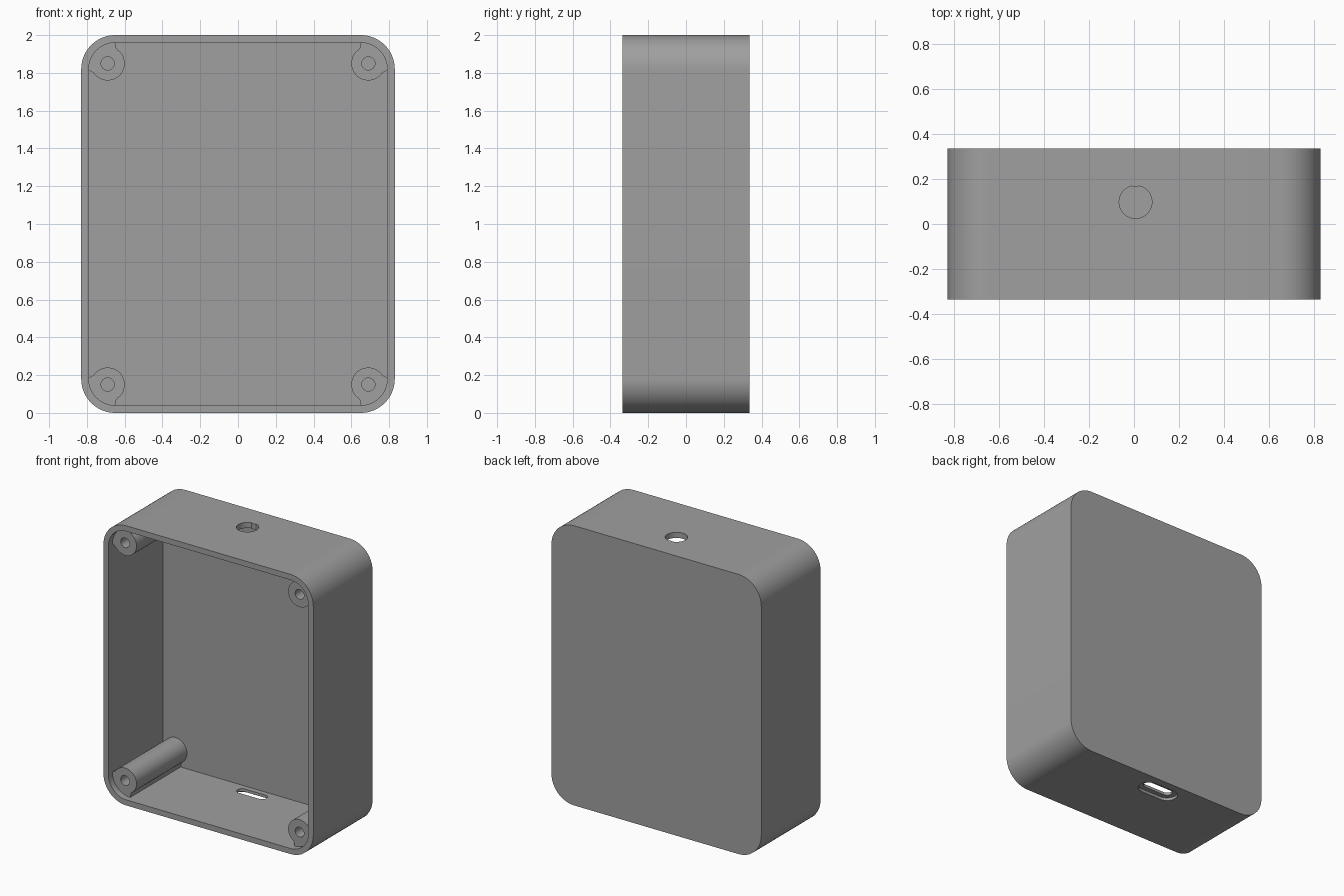
import bpy, bmesh, math
from math import cos, sin, radians

if "Cube" in bpy.data.objects:
    bpy.data.objects.remove(bpy.data.objects["Cube"])

W, H, D = 0.83, 2.0, 0.335        # half width, height, half depth
WALL, R = 0.04, 0.18              # wall thickness, outer corner radius
BACK = 0.28                       # inner face of the back wall
LEDGE = -0.29                     # front ends of the screw posts

grey = bpy.data.materials.new("grey plastic")
grey.diffuse_color = (0.35, 0.35, 0.35, 1)
grey.use_nodes = True
grey.node_tree.nodes["Principled BSDF"].inputs["Base Color"].default_value = grey.diffuse_color


def arc(cx, cy, r, a0, a1, n):
    return [(cx + r * cos(radians(a0 + (a1 - a0) * i / n)),
             cy + r * sin(radians(a0 + (a1 - a0) * i / n))) for i in range(n + 1)]


def circle(cx, cy, r, n=48):
    return arc(cx, cy, r, 0, 360, n)[:-1]


def round_rect(x0, x1, y0, y1, r, n=16):
    return (arc(x1 - r, y1 - r, r, 0, 90, n) + arc(x0 + r, y1 - r, r, 90, 180, n)
            + arc(x0 + r, y0 + r, r, 180, 270, n) + arc(x1 - r, y0 + r, r, 270, 360, n))


def slot(cx, cy, half, r, n=16):
    return arc(cx + half, cy, r, -90, 90, n) + arc(cx - half, cy, r, 90, 270, n)


def prism(name, pts, lo, hi, axis):
    """Extrude a closed profile along y (profile in x, z) or z (profile in x, y)."""
    bm = bmesh.new()
    place = (lambda p, t: (p[0], t, p[1])) if axis == 'Y' else (lambda p, t: (p[0], p[1], t))
    a = [bm.verts.new(place(p, lo)) for p in pts]
    b = [bm.verts.new(place(p, hi)) for p in pts]
    bm.faces.new(a)
    bm.faces.new(b)
    for i in range(len(pts)):
        j = (i + 1) % len(pts)
        bm.faces.new((a[i], a[j], b[j], b[i]))
    bmesh.ops.recalc_face_normals(bm, faces=bm.faces)
    mesh = bpy.data.meshes.new(name)
    bm.to_mesh(mesh)
    bm.free()
    mesh.materials.append(grey)
    ob = bpy.data.objects.new(name, mesh)
    bpy.context.collection.objects.link(ob)
    return ob


def combine(target, tool, operation):
    """Apply a boolean and discard the tool."""
    tool.hide_render = True
    bpy.context.view_layer.objects.active = target
    mod = target.modifiers.new(tool.name, 'BOOLEAN')
    mod.object, mod.operation, mod.solver = tool, operation, 'EXACT'
    bpy.ops.object.modifier_apply(modifier=mod.name)
    bpy.data.objects.remove(tool)


# Open-fronted box with rounded corners
case = prism("enclosure", round_rect(-W, W, 0, H, R), -D, D, 'Y')
combine(case, prism("cavity", round_rect(-W + WALL, W - WALL, WALL, H - WALL, R - WALL),
                    -D - 0.1, BACK, 'Y'), 'DIFFERENCE')

# Corner screw posts, webbed into the walls, each with a blind pilot hole
PX, PZ = 0.69, 0.85               # post centres, measured from the middle
for sx in (-1, 1):
    for sz in (-1, 1):
        def corner(pts):
            return [(sx * x, 1 + sz * z) for x, z in pts]
        combine(case, prism("screw_post", corner(circle(PX, PZ, 0.09)),
                            LEDGE, BACK + 0.02, 'Y'), 'UNION')
        web = [(PX, PZ), (0.757, 0.795), (0.79, 0.815), (0.80, 0.83), (0.775, 0.90),
               (0.735, 0.94), (0.67, 0.97), (0.65, 0.96), (0.642, 0.92)]
        combine(case, prism("post_web", corner(web), LEDGE, BACK + 0.02, 'Y'), 'UNION')
        combine(case, prism("pilot_hole", corner(circle(PX, PZ, 0.035, 32)),
                            LEDGE - 0.02, 0.1, 'Y'), 'DIFFERENCE')

# Keyed round socket hole in the top wall
keyed = arc(0.007, 0.098, 0.073, 104, 436, 44) + [(0.015, 0.164), (-0.001, 0.164)]
combine(case, prism("socket_hole", keyed, H - 0.1, H + 0.1, 'Z'), 'DIFFERENCE')

# Connector slot in the bottom wall with a wider recess outside
combine(case, prism("slot_recess", slot(-0.034, 0.207, 0.08, 0.07), -0.1, 0.02, 'Z'), 'DIFFERENCE')
combine(case, prism("slot_hole", slot(-0.034, 0.207, 0.08, 0.035), -0.1, 0.1, 'Z'), 'DIFFERENCE')

# Smooth the rounded surfaces, keep the edges crisp
bpy.ops.object.select_all(action='DESELECT')
case.select_set(True)
bpy.context.view_layer.objects.active = case
bpy.ops.object.shade_smooth_by_angle(angle=radians(30))
